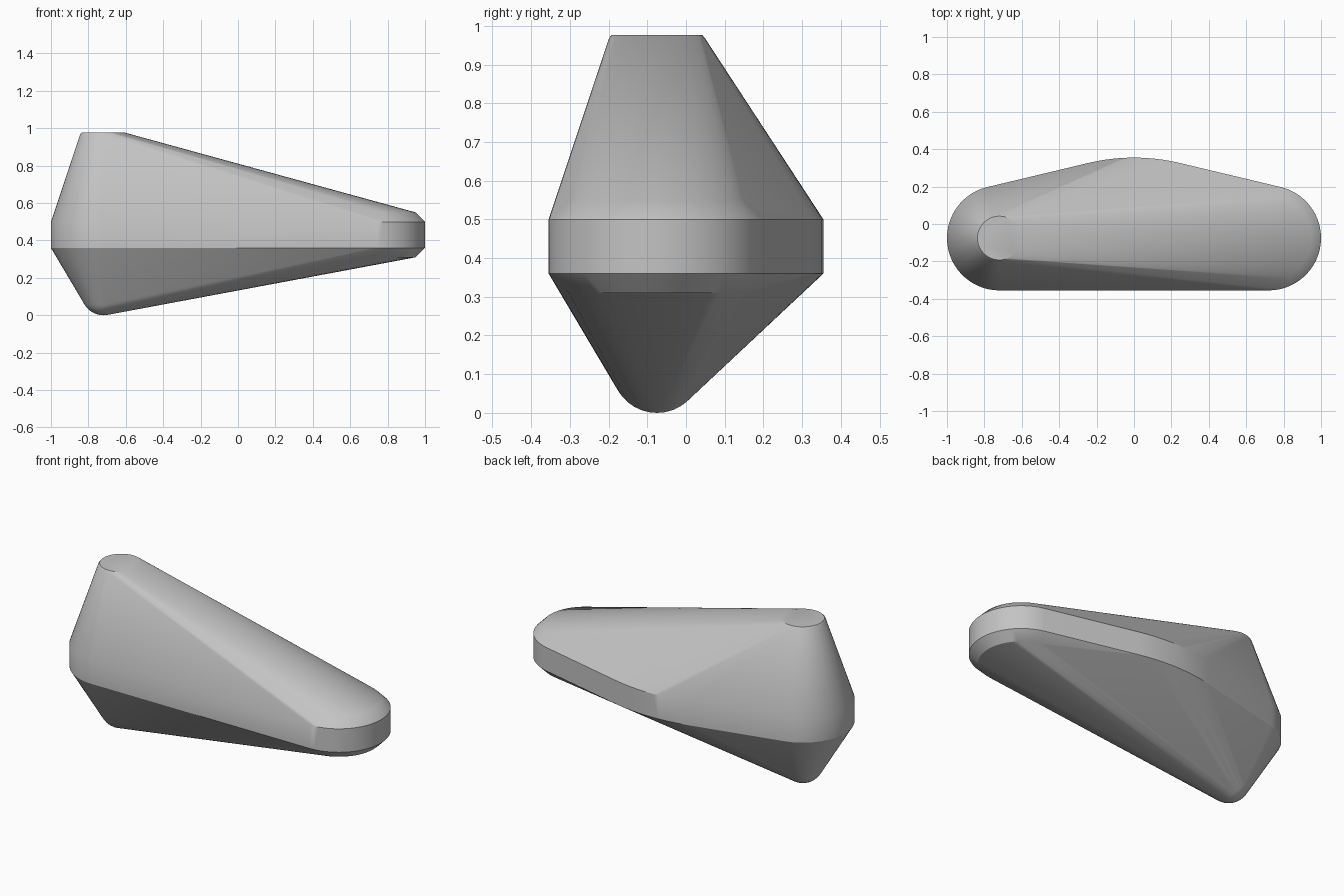
import bpy, bmesh
from math import sin, cos, pi, asin, radians
from mathutils import Vector

if "Cube" in bpy.data.objects:
    bpy.data.objects.remove(bpy.data.objects["Cube"])

END_X, MID_Y, END_R = 0.72, -0.075, 0.28   # rounded ends of the outline
BULGE_R, BULGE_Y = 1.05, -0.695            # shallow arc along the back
LEAN = asin(0.238)                         # tilt of the straight back edges


def arc(cx, cy, r, start, end, steps):
    """Points on an arc, angles measured from +y towards +x."""
    angles = [start + (end - start) * i / steps for i in range(steps + 1)]
    return [(cx + r * sin(a), cy + r * cos(a)) for a in angles]


def ring(cx, r, steps=48):
    return arc(cx, MID_Y, r, 0, 2 * pi, steps)[:-1]


def lift(points, z):
    return [Vector((x, y, z)) for x, y in points]


# Middle band outline: two round ends joined by a bulging back and a flat front
right_end = arc(END_X, MID_Y, END_R, LEAN, pi, 28)
back = arc(0, BULGE_Y, BULGE_R, -LEAN, LEAN, 16)
left_end = [(-x, y) for x, y in right_end]
outline = right_end + back + left_end
points = lift(outline, 0.36) + lift(outline, 0.50)

# Flat cap at the tall end, with a slightly softened rim
points += lift(ring(-END_X, 0.124), 0.968) + lift(ring(-END_X, 0.117), 0.976)

# Chamfered low end, above and below the band
points += lift(ring(END_X, 0.23), 0.55) + lift(ring(END_X, 0.23), 0.31)

# Round foot under the tall end
FOOT_R = 0.117
for i in range(1, 10):
    a = i * pi / 18
    points += lift(ring(-END_X, FOOT_R * sin(a)), FOOT_R * (1 - cos(a)))
points.append(Vector((-END_X, MID_Y, 0)))

# Stretch one skin over all the sections
bm = bmesh.new()
for p in points:
    bm.verts.new(p)
bmesh.ops.remove_doubles(bm, verts=bm.verts[:], dist=0.0005)
hull = bmesh.ops.convex_hull(bm, input=bm.verts[:])
unused = {g for g in hull["geom_interior"] + hull["geom_unused"]
          if isinstance(g, bmesh.types.BMVert)}
bmesh.ops.delete(bm, geom=list(unused), context="VERTS")
bmesh.ops.dissolve_limit(bm, angle_limit=radians(0.3),
                         verts=bm.verts[:], edges=bm.edges[:])
bmesh.ops.recalc_face_normals(bm, faces=bm.faces[:])

mesh = bpy.data.meshes.new("tapered_body")
bm.to_mesh(mesh)
bm.free()
body = bpy.data.objects.new("tapered_body", mesh)
bpy.context.collection.objects.link(body)

# Plain grey surface
grey = bpy.data.materials.new("plain_grey")
grey.use_nodes = True
colour = (0.55, 0.55, 0.55, 1)
grey.diffuse_color = colour
grey.node_tree.nodes["Principled BSDF"].inputs["Base Color"].default_value = colour
mesh.materials.append(grey)

bpy.ops.object.select_all(action="DESELECT")
body.select_set(True)
bpy.context.view_layer.objects.active = body
bpy.ops.object.shade_smooth_by_angle(angle=radians(30))
